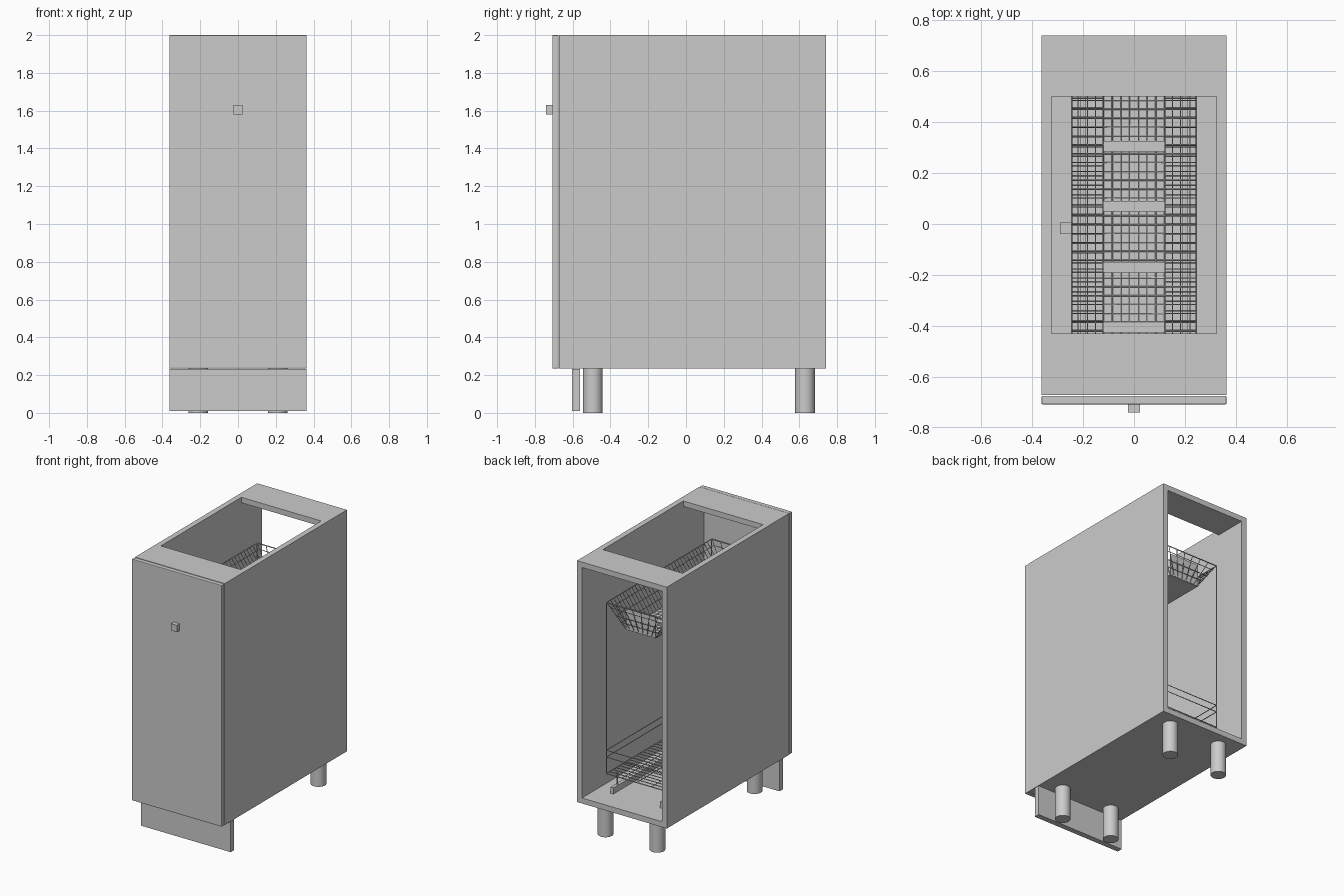
import bpy
import bmesh
import math
from mathutils import Matrix, Vector

cube = bpy.data.objects.get("Cube")
if cube:
    bpy.data.objects.remove(cube, do_unlink=True)

grey = bpy.data.materials.new("light_grey")
grey.use_nodes = True
colour = (0.6, 0.6, 0.6, 1)
grey.diffuse_color = colour
grey.node_tree.nodes["Principled BSDF"].inputs["Base Color"].default_value = colour


def link(name, data):
    data.materials.append(grey)
    ob = bpy.data.objects.new(name, data)
    bpy.context.collection.objects.link(ob)
    return ob


def box(name, x, y, z, bevel=0):
    """Box from (min, max) ranges on each axis."""
    bm = bmesh.new()
    size = Vector((x[1] - x[0], y[1] - y[0], z[1] - z[0]))
    mid = Vector((sum(x), sum(y), sum(z))) / 2
    bmesh.ops.create_cube(bm, size=1, matrix=Matrix.Translation(mid) @ Matrix.Diagonal(size.to_4d()))
    me = bpy.data.meshes.new(name)
    bm.to_mesh(me)
    bm.free()
    ob = link(name, me)
    if bevel:
        mod = ob.modifiers.new("soft_edges", "BEVEL")
        mod.width = bevel
        mod.segments = 2
    return ob


def wires(name, paths, radius):
    """One curve object holding many round wires; each path is (points, closed)."""
    cu = bpy.data.curves.new(name, "CURVE")
    cu.dimensions = "3D"
    cu.bevel_depth = radius
    cu.bevel_resolution = 1
    cu.use_fill_caps = True
    for pts, closed in paths:
        sp = cu.splines.new("POLY")
        sp.points.add(len(pts) - 1)
        for p, co in zip(sp.points, pts):
            p.co = (*co, 1)
        sp.use_cyclic_u = closed
    return link(name, cu)


def ring(w, y0, y1, z):
    return [(-w, y0, z), (w, y0, z), (w, y1, z), (-w, y1, z)], True


def steps(a, b, n):
    return [a + (b - a) * i / (n - 1) for i in range(n)]


# Carcass
W, BACK, FRONT, BASE, TOP, T = 0.363, 0.74, -0.672, 0.235, 2.0, 0.04
IN = W - T
for side, s in (("left", 1), ("right", -1)):
    box(side + "_side_panel", sorted((s * W, s * IN)), (FRONT, BACK), (BASE, TOP))
box("bottom_panel", (-IN, IN), (FRONT, BACK), (BASE, BASE + T))
box("front_top_rail", (-IN, IN), (FRONT, -0.43), (TOP - T, TOP))
box("back_top_rail", (-IN, IN), (0.5, BACK), (TOP - T, TOP))

# Door, knob and plinth
box("door", (-W, W), (-0.708, -0.675), (BASE, TOP), 0.004)
box("knob", (-0.024, 0.024), (-0.74, -0.708), (1.58, 1.63))
box("plinth", (-W, W), (-0.603, -0.562), (0.01, BASE - 0.003))

# Round feet
for row, y in (("front", -0.493), ("back", 0.63)):
    for side, x in (("left", 0.21), ("right", -0.21)):
        bm = bmesh.new()
        bmesh.ops.create_cone(bm, cap_ends=True, segments=32, radius1=0.052, radius2=0.052,
                              depth=BASE, matrix=Matrix.Translation((x, y, BASE / 2)))
        for f in bm.faces:
            f.smooth = len(f.verts) == 4
        for e in bm.edges:
            e.smooth = e.calc_face_angle() < math.radians(40)
        me = bpy.data.meshes.new("foot")
        bm.to_mesh(me)
        bm.free()
        link(row + "_" + side + "_foot", me)

# Pull-out frame
R, F, Y0, Y1 = 0.245, 0.12, -0.645, 0.57
LOW, HIGH, FLOOR = 0.41, 1.66, 1.48
frame = [([(x, y, LOW), (x, y, HIGH)], False) for x in (-R, R) for y in (Y0, Y1)]
frame += [ring(R, Y0, Y1, z) for z in (LOW, HIGH)]
wires("pullout_frame", frame, 0.004)

# Upper basket: sloped wire walls around a flat floor
A, B = Y0 + 0.05, Y1 - 0.05
paths = [([(-R, y, HIGH), (-F, y, FLOOR), (F, y, FLOOR), (R, y, HIGH)], False)
         for y in steps(A, B, 33)]
for x in steps(-F, F, 8):
    paths.append(([(x * 2, Y0, HIGH), (x, A, FLOOR), (x, B, FLOOR), (x * 2, Y1, HIGH)], False))
for t in (0.25, 0.5, 0.8):
    paths.append(ring(F + (R - F) * t, A + (Y0 - A) * t, B + (Y1 - B) * t,
                      FLOOR + (HIGH - FLOOR) * t))
wires("upper_basket_wires", paths, 0.0025)
box("upper_basket_floor", (-F, F), (A, B), (FLOOR - 0.004, FLOOR))
for y in (0.305, 0.07, -0.17, -0.405):
    box("upper_basket_slat", (-F, F), (y - 0.02, y + 0.02), (FLOOR, FLOOR + 0.006))
box("upper_basket_back_plate", (-F, F), (B, B + 0.004), (FLOOR, HIGH - 0.02))

# Lower basket: flat wire floor with two guard rails
paths = [([(-R, y, LOW), (R, y, LOW)], False) for y in steps(Y0, Y1, 33)]
paths += [([(x, Y0, LOW), (x, Y1, LOW)], False) for x in (-F, 0, F)]
paths += [ring(R, Y0, Y1, z) for z in (0.53, 0.58)]
wires("lower_basket_wires", paths, 0.003)

# Slide support under the lower basket
box("slide_block", (-0.29, -0.245), (-0.04, 0.005), (BASE + T, BASE + T + 0.05))
for x in (-0.2, 0.2):
    box("slide_runner", (x - 0.012, x + 0.012), (Y0, Y1), (BASE + T, LOW - 0.09))
for y in (Y0 + 0.06, Y1 - 0.06):
    wires("slide_bracket", [([(x, y, BASE + T), (x, y, LOW)], False) for x in (-0.2, 0.2)], 0.005)
